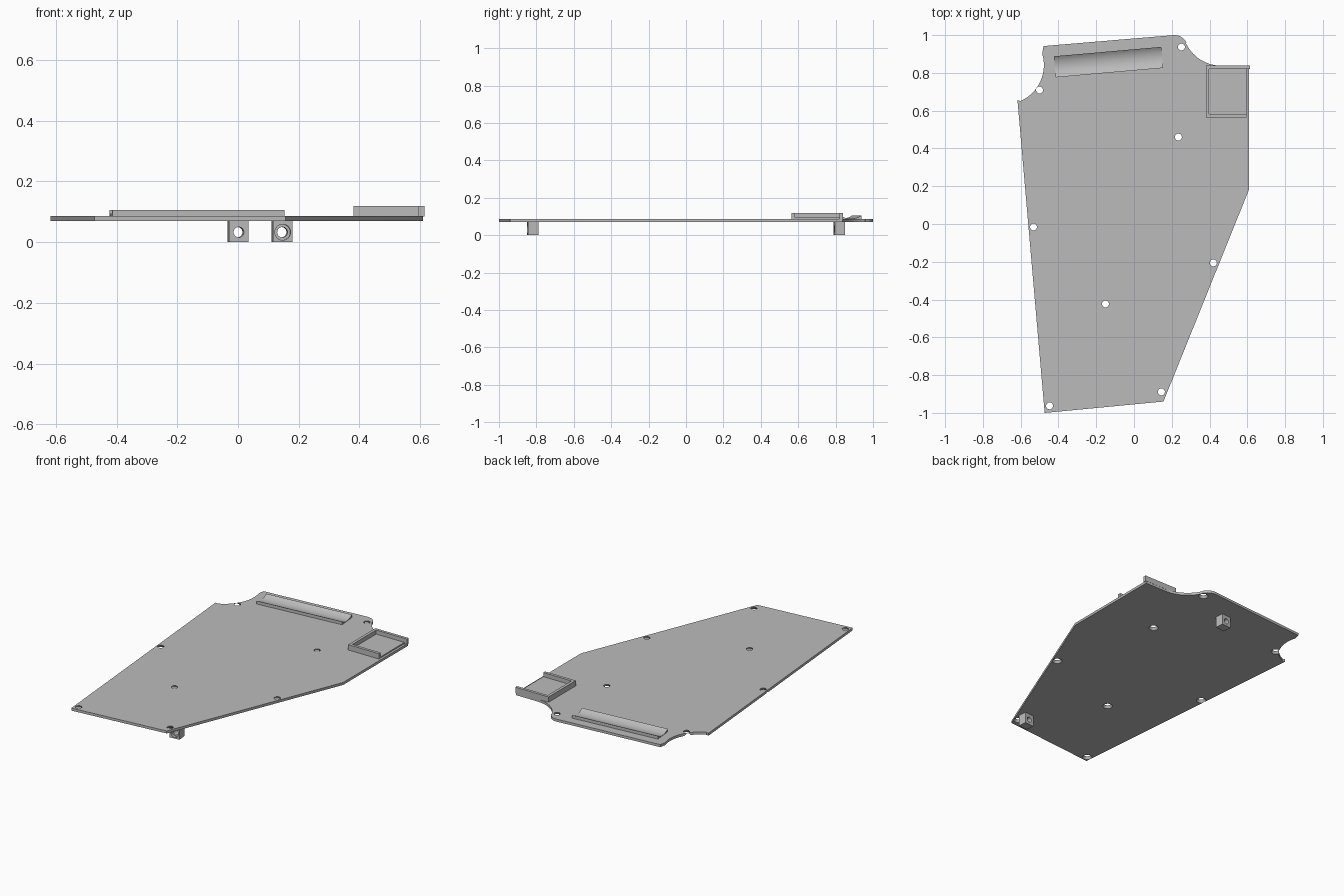
import bpy, bmesh, math
from mathutils import Matrix, Vector

cube = bpy.data.objects.get("Cube")
if cube:
    bpy.data.objects.remove(cube, do_unlink=True)

grey = bpy.data.materials.new("light_grey")
grey.use_nodes = True
colour = (0.5, 0.5, 0.5, 1)
grey.diffuse_color = colour
grey.node_tree.nodes["Principled BSDF"].inputs["Base Color"].default_value = colour

BOTTOM, TOP = 0.07, 0.086
TILT = math.radians(5)


def finish(bm, name):
    bmesh.ops.recalc_face_normals(bm, faces=bm.faces)
    mesh = bpy.data.meshes.new(name)
    bm.to_mesh(mesh)
    bm.free()
    mesh.materials.append(grey)
    obj = bpy.data.objects.new(name, mesh)
    bpy.context.collection.objects.link(obj)
    return obj


def extrude(points, direction, name, matrix=Matrix()):
    bm = bmesh.new()
    face = bm.faces.new([bm.verts.new(p) for p in points])
    out = bmesh.ops.extrude_face_region(bm, geom=[face])
    moved = [v for v in out["geom"] if isinstance(v, bmesh.types.BMVert)]
    bmesh.ops.translate(bm, verts=moved, vec=direction)
    bm.transform(matrix)
    return finish(bm, name)


def box(name, x0, x1, y0, y1, z0, z1):
    return extrude([(x0, y0, z0), (x1, y0, z0), (x1, y1, z0), (x0, y1, z0)],
                   (0, 0, z1 - z0), name)


def arc(cx, cy, r, start, end, n=14):
    angles = [math.radians(start + (end - start) * i / n) for i in range(n + 1)]
    return [(cx + r * math.cos(a), cy + r * math.sin(a)) for a in angles]


def add_cone(bm, matrix, r1, r2, depth):
    bmesh.ops.create_cone(bm, cap_ends=True, segments=32, radius1=r1,
                          radius2=r2, depth=depth, matrix=matrix)


def cut(obj, bm):
    cutter = finish(bm, obj.name + "_cutter")
    cutter.hide_render = True
    mod = obj.modifiers.new("holes", 'BOOLEAN')
    mod.operation, mod.solver, mod.object = 'DIFFERENCE', 'EXACT', cutter
    bpy.context.view_layer.objects.active = obj
    bpy.ops.object.modifier_apply(modifier=mod.name)
    bpy.data.objects.remove(cutter, do_unlink=True)


def smooth(obj):
    bpy.ops.object.select_all(action='DESELECT')
    obj.select_set(True)
    bpy.context.view_layer.objects.active = obj
    bpy.ops.object.shade_smooth_by_angle(angle=math.radians(30))


# Base plate with two scooped corners
outline = [(-0.617, 0.656), (-0.473, -1), (0.156, -0.94), (0.61, 0.185), (0.61, 0.838)]
outline += arc(0.463, 1.046, 0.208, 270, 205)
outline += arc(0.214, 0.93, 0.07, 25, 95)
outline += [(-0.479, 0.942)]
outline += arc(-0.685, 0.841, 0.208, 17, -66)
plate = extrude([(x, y, BOTTOM) for x, y in outline], (0, 0, TOP - BOTTOM), "base_plate")

# Screw holes, countersunk from below
holes = [(0.251, 0.937), (-0.5, 0.709), (0.235, 0.46), (-0.532, -0.016),
         (0.42, -0.206), (-0.151, -0.423), (-0.447, -0.963), (0.145, -0.889)]
bm = bmesh.new()
for x, y in holes:
    add_cone(bm, Matrix.Translation((x, y, (BOTTOM + TOP) / 2)), 0.03, 0.017, TOP - BOTTOM + 0.004)
cut(plate, bm)
smooth(plate)

# Trough with a hollow curved top
half, sag, lip = 0.056, 0.018, 0.106
radius = (half ** 2 + sag ** 2) / (2 * sag)
spread = math.degrees(math.asin(half / radius))
hollow = arc(0, lip - sag + radius, radius, 270 - spread, 270 + spread, 20)
profile = [(half, TOP - 0.002), (-half, TOP - 0.002)] + hollow
place = Matrix.Translation((-0.135, 0.857, 0)) @ Matrix.Rotation(TILT, 4, 'Z')
trough = extrude([(-0.285, y, z) for y, z in profile], (0.57, 0, 0), "curved_trough", place)
smooth(trough)

# Square tray, open on its outer side apart from a corner stub
X0, X1, Y0, Y1, WALL, RIM = 0.38, 0.614, 0.565, 0.839, 0.018, 0.12
box("tray_floor", X0 + WALL, X1 - WALL, Y0 + WALL, Y1 - WALL, TOP - 0.002, 0.094)
box("tray_inner_wall", X0, X0 + WALL, Y0, Y1, TOP - 0.002, RIM)
box("tray_front_wall", X0 + WALL, X1 - WALL, Y0, Y0 + WALL, TOP - 0.002, RIM)
box("tray_back_wall", X0 + WALL, X1, Y1 - WALL, Y1, TOP - 0.002, RIM)

# Drilled lugs under the plate
for name, x, y, bored in (("front_lug", 0.145, -0.82, True), ("back_lug", 0, 0.82, False)):
    w, d = 0.0325, 0.0275
    turn = Matrix.Translation((x, y, 0)) @ Matrix.Rotation(TILT, 4, 'Z')
    lug = extrude([(-w, -d, 0), (w, -d, 0), (w, d, 0), (-w, d, 0)],
                  (0, 0, BOTTOM + 0.001), name, turn)
    along_y = Matrix.Rotation(math.pi / 2, 4, 'X')
    bm = bmesh.new()
    add_cone(bm, turn @ Matrix.Translation((0, 0, 0.033)) @ along_y, 0.017, 0.017, 0.1)
    cut(lug, bm)
    if bored:
        bm = bmesh.new()
        add_cone(bm, turn @ Matrix.Translation((0, -d, 0.033)) @ along_y, 0.026, 0.026, 0.03)
        cut(lug, bm)
    smooth(lug)
